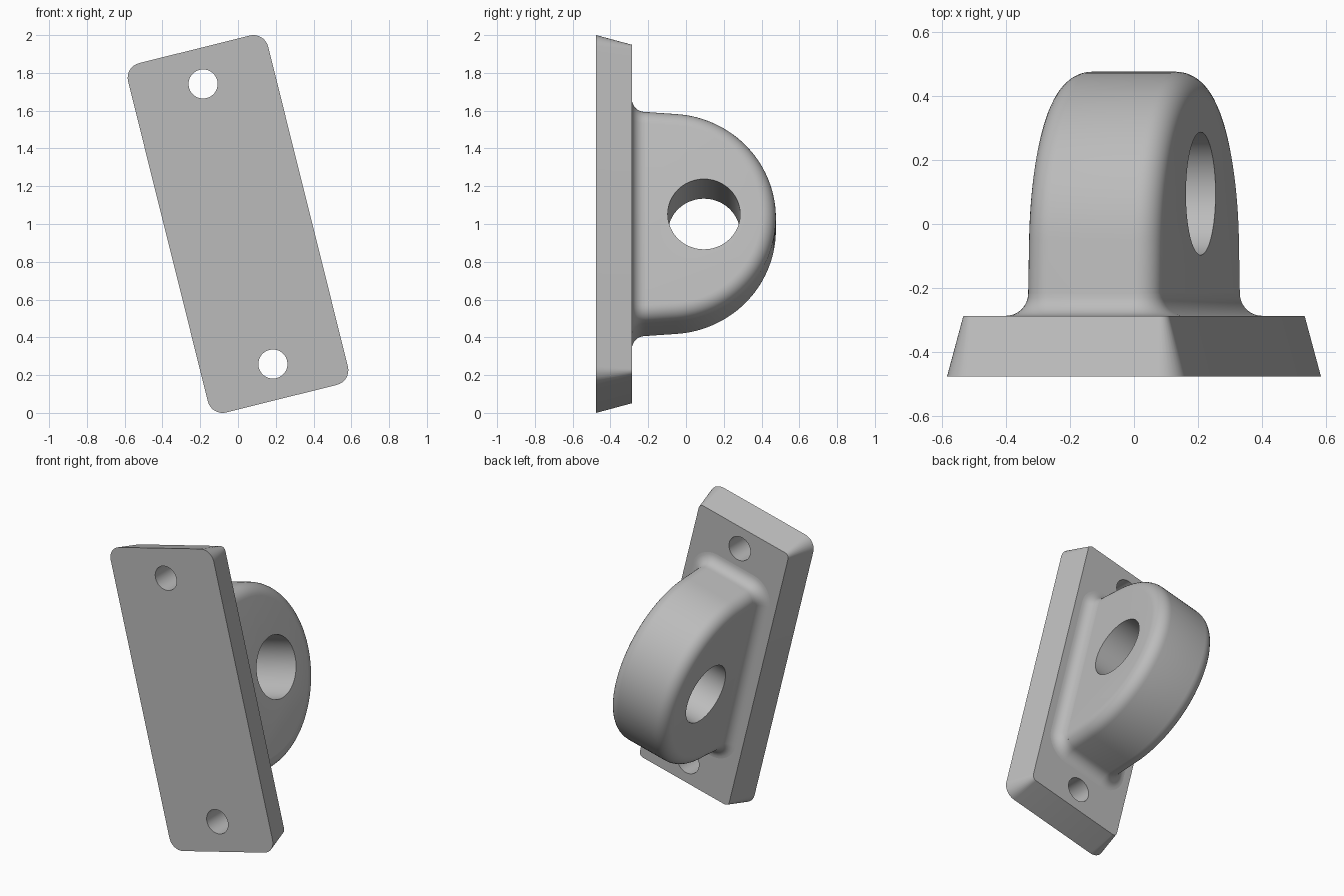
import bpy, bmesh, math
from mathutils import Matrix

if "Cube" in bpy.data.objects:
    bpy.data.objects.remove(bpy.data.objects["Cube"], do_unlink=True)

TILT = Matrix.Translation((0, 0, 1)) @ Matrix.Rotation(math.radians(-14), 4, 'Y')
FRONT, BACK = -0.476, -0.287      # plate faces
LUG_HALF, ROUND = 0.215, 0.08     # lug half thickness, rim rounding
ARC_Y, ARC_R = -0.089, 0.565      # lug end arc
DRAFT = math.radians(4)
FILLET = 0.07

grey = bpy.data.materials.new("grey metal")
grey.use_nodes = True
COLOR = (0.5, 0.5, 0.5, 1)
grey.diffuse_color = COLOR
grey.node_tree.nodes["Principled BSDF"].inputs["Base Color"].default_value = COLOR


def finish(name, bm):
    bmesh.ops.recalc_face_normals(bm, faces=bm.faces)
    mesh = bpy.data.meshes.new(name)
    bm.to_mesh(mesh)
    bm.free()
    mesh.materials.append(grey)
    obj = bpy.data.objects.new(name, mesh)
    bpy.context.collection.objects.link(obj)
    obj.matrix_world = TILT
    return obj


def loft(name, rings):
    """Skin a stack of equal-length rings and cap both ends."""
    bm = bmesh.new()
    loops = [[bm.verts.new(p) for p in ring] for ring in rings]
    n = len(loops[0])
    for a, b in zip(loops, loops[1:]):
        for i in range(n):
            j = (i + 1) % n
            bm.faces.new((a[i], a[j], b[j], b[i]))
    bm.faces.new(loops[0])
    bm.faces.new(loops[-1])
    return finish(name, bm)


def rounded_rect(w, l, r, y, steps=8):
    pts = []
    for k, (sx, sz) in enumerate(((1, 1), (-1, 1), (-1, -1), (1, -1))):
        for i in range(steps + 1):
            t = (k + i / steps) * math.pi / 2
            pts.append((sx * (w - r) + r * math.cos(t), y, sz * (l - r) + r * math.sin(t)))
    return pts


def lug_outline(x, inset, steps=48):
    r, base = ARC_R - inset, BACK - 0.04
    pts = []
    for i in range(steps + 1):
        t = DRAFT + (math.pi - 2 * DRAFT) * i / steps
        pts.append((x, ARC_Y + r * math.sin(t), r * math.cos(t)))
    half = pts[0][2] + (pts[0][1] - base) * math.tan(DRAFT)
    return [(x, base, half)] + pts + [(x, base, -half)]


def drill(obj, radius, spin, center):
    bm = bmesh.new()
    bmesh.ops.create_cone(bm, cap_ends=True, segments=48, radius1=radius, radius2=radius,
                          depth=1, matrix=Matrix.Translation(center) @ spin)
    cutter = finish("hole_cutter", bm)
    cutter.hide_render = True
    mod = obj.modifiers.new("hole", 'BOOLEAN')
    mod.operation, mod.solver, mod.object = 'DIFFERENCE', 'EXACT', cutter
    bpy.context.view_layer.objects.active = obj
    bpy.ops.object.modifier_apply(modifier=mod.name)
    bpy.data.objects.remove(cutter, do_unlink=True)


# Mounting plate with drafted sides and two bolt holes
plate = loft("mounting_plate", [rounded_rect(0.382, 0.953, 0.08, FRONT),
                                rounded_rect(0.331, 0.902, 0.029, BACK)])
for side in (1, -1):
    drill(plate, 0.077, Matrix.Rotation(math.pi / 2, 4, 'X'), (0, FRONT, side * 0.764))

# Domed lug with rounded rim and cross hole
rim = [(LUG_HALF - ROUND + ROUND * math.sin(t), ROUND * (1 - math.cos(t)))
       for t in (i / 8 * math.pi / 2 for i in range(9))]
rings = [lug_outline(-x, s) for x, s in reversed(rim)] + [lug_outline(x, s) for x, s in rim]
lug = loft("lug", rings)
drill(lug, 0.192, Matrix.Rotation(math.pi / 2, 4, 'Y'), (0, 0.095, 0))

# Concave fillet between lug and plate
top = BACK + FILLET
lug_len = ARC_R * math.cos(DRAFT) + (ARC_Y + ARC_R * math.sin(DRAFT) - top) * math.tan(DRAFT)
skirt = []
for i in range(9):
    t = i / 8 * math.pi / 2
    out = FILLET * (1 - math.cos(t))
    skirt.append(rounded_rect(LUG_HALF + out, lug_len + out, ROUND + out,
                              top - FILLET * math.sin(t)))
fillet = loft("base_fillet", skirt)

for obj in (plate, lug, fillet):
    bpy.ops.object.select_all(action='DESELECT')
    obj.select_set(True)
    bpy.context.view_layer.objects.active = obj
    bpy.ops.object.shade_smooth_by_angle(angle=math.radians(30))
